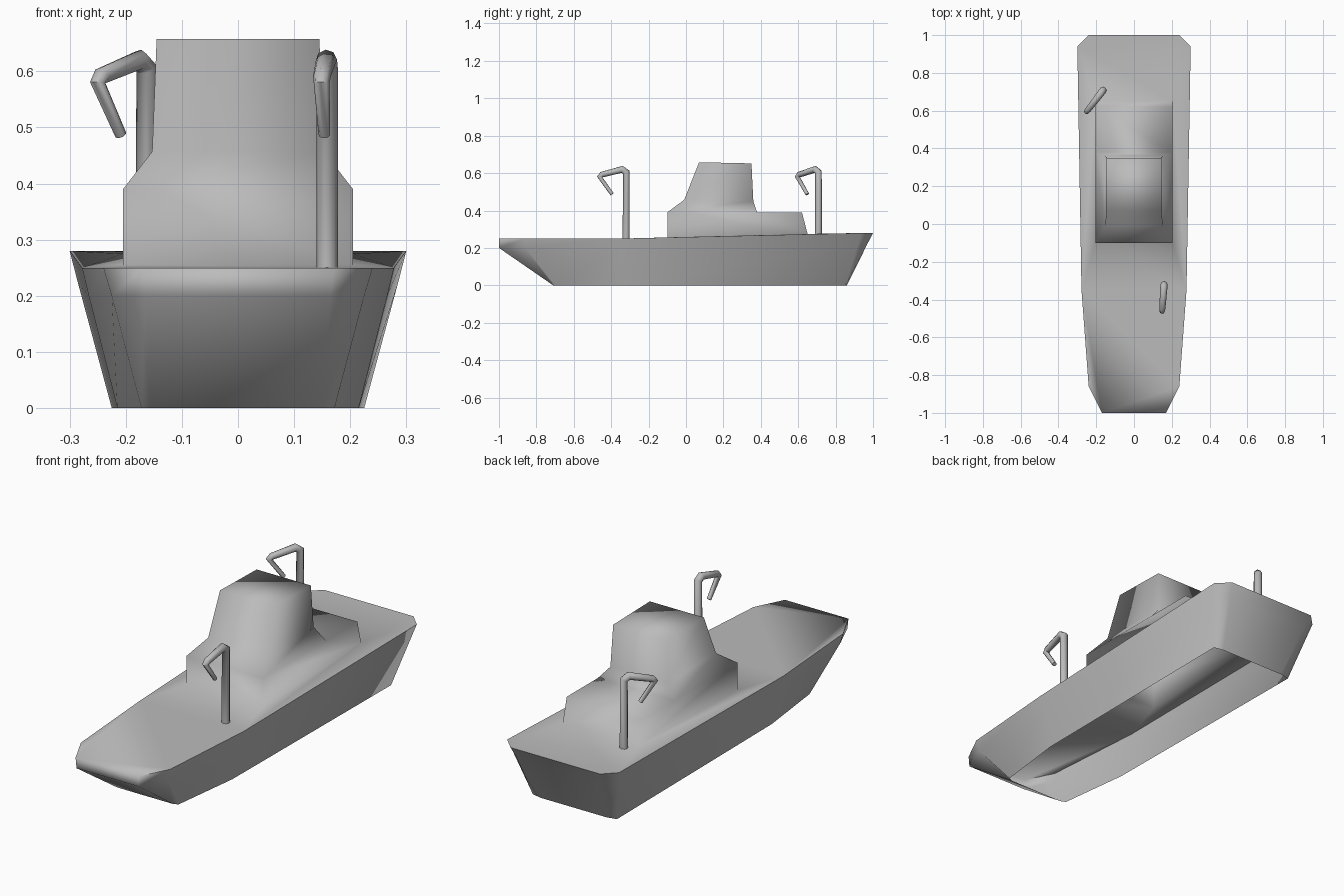
import bpy, bmesh, math
from mathutils import Vector

if "Cube" in bpy.data.objects:
    bpy.data.objects.remove(bpy.data.objects["Cube"])

grey = bpy.data.materials.new("grey paint")
grey.diffuse_color = (0.5, 0.5, 0.5, 1)
grey.use_nodes = True
grey.node_tree.nodes["Principled BSDF"].inputs["Base Color"].default_value = grey.diffuse_color


def finish(ob, angle):
    ob.data.materials.clear()
    ob.data.materials.append(grey)
    bpy.ops.object.select_all(action='DESELECT')
    ob.select_set(True)
    bpy.context.view_layer.objects.active = ob
    bpy.ops.object.shade_smooth_by_angle(angle=math.radians(angle))


bm = bmesh.new()


def ring(half):
    """Closed loop from its right half, listed bow to stern."""
    pts = half + [(-x, y, z) for x, y, z in reversed(half)]
    return [bm.verts.new(p) for p in pts]


def bridge(a, b):
    n = len(a)
    for i in range(n):
        j = (i + 1) % n
        bm.faces.new((a[i], a[j], b[j], b[i]))


# Hull: keel rim, low bow break and gunwale; open underneath
rim = ring([(.15, -.71, 0), (.172, -.70, 0), (.215, -.35, 0), (.225, .85, 0), (.175, .86, 0)])
brk = ring([(.165, -1, .2), (.225, -.86, .2), (.266, -.35, .2), (.285, .92, .222), (.227, .97, .222)])
top = ring([(.17, -1, .25), (.24, -.86, .25), (.278, -.35, .25), (.30, .94, .28), (.24, 1, .28)])
bridge(rim, brk)
bridge(brk, top)

# Deck around the superstructure footprint
base = ring([(.205, -.1, .255), (.205, .65, .275)])
shoulder = ring([(.205, -.1, .39), (.205, .62, .39)])
T = top
bm.faces.new((T[0], T[1], T[2], T[7], T[8], T[9]))
bm.faces.new((T[2], base[0], base[3], T[7]))
bm.faces.new((T[2], T[3], base[1], base[0]))
bm.faces.new((T[7], base[3], base[2], T[6]))
bm.faces.new((T[3], T[4], T[5], T[6], base[2], base[1]))

# Lower house
S = shoulder
mid = [bm.verts.new((s * .205, .38, .39)) for s in (1, -1)]
bm.faces.new((base[0], base[3], S[3], S[0]))
bm.faces.new((base[1], S[1], S[2], base[2]))
bm.faces.new((base[0], S[0], mid[0], S[1], base[1]))
bm.faces.new((base[3], base[2], S[2], mid[1], S[3]))
bm.faces.new((mid[0], mid[1], S[2], S[1]))

# Bridge tower
foot = ring([(.153, -.01, .457), (.153, .36, .45)])
roof = ring([(.145, .07, .658), (.145, .35, .652)])
bridge([S[0], mid[0], mid[1], S[3]], foot)
bridge(foot, roof)
bm.faces.new(roof)

bmesh.ops.recalc_face_normals(bm, faces=bm.faces)
me = bpy.data.meshes.new("hull_and_bridge")
bm.to_mesh(me)
bm.free()
hull = bpy.data.objects.new("hull_and_bridge", me)
bpy.context.collection.objects.link(hull)
finish(hull, 100)


# Davits: bent tubes with a hooked end
def davit(name, x, y, deck, direction):
    d = Vector(direction).normalized()
    path = [(0, deck - .01, 1), (0, .605, 1), (.022, .62, 1), (.13, .592, .85),
            (.142, .58, .75), (.075, .487, .55)]
    cu = bpy.data.curves.new(name, 'CURVE')
    cu.dimensions = '3D'
    cu.bevel_depth = .019
    cu.bevel_resolution = 2
    cu.use_fill_caps = True
    sp = cu.splines.new('POLY')
    sp.points.add(len(path) - 1)
    for p, (r, z, w) in zip(sp.points, path):
        p.co = (x + d.x * r, y + d.y * r, z, 1)
        p.radius = w
    ob = bpy.data.objects.new(name, cu)
    bpy.context.collection.objects.link(ob)
    bpy.ops.object.select_all(action='DESELECT')
    ob.select_set(True)
    bpy.context.view_layer.objects.active = ob
    bpy.ops.object.convert(target='MESH')
    finish(bpy.context.view_layer.objects.active, 60)


davit("front_davit", .159, -.32, .25, (-.07, -1, 0))
davit("rear_davit", -.163, .708, .275, (-.62, -.8, 0))
